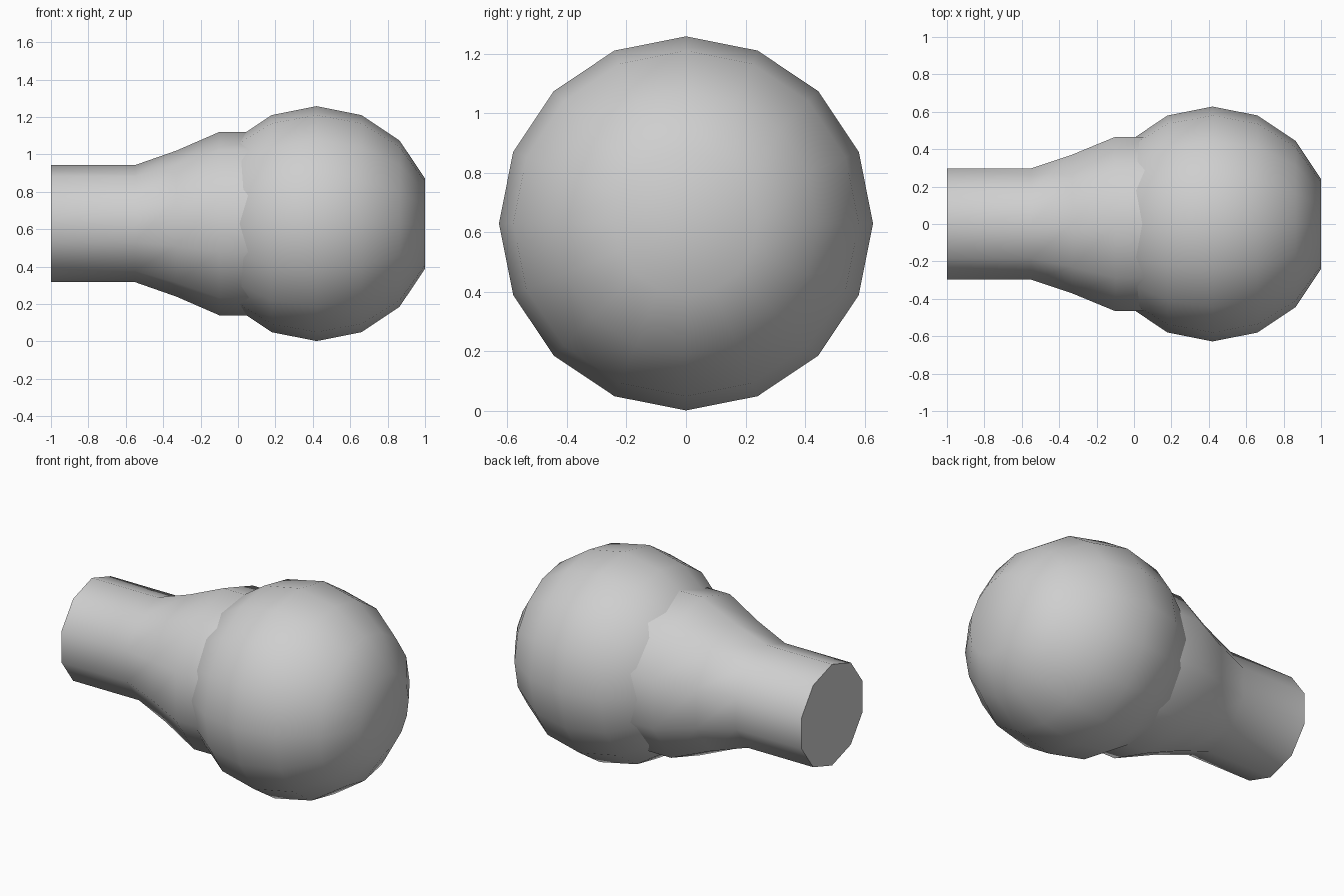
import bpy
import bmesh
from math import sin, cos, pi, radians

cube = bpy.data.objects.get("Cube")
if cube:
    bpy.data.objects.remove(cube, do_unlink=True)

AXIS_Z = 0.63

# Single plain grey
GREY = (0.62, 0.62, 0.62, 1.0)
grey = bpy.data.materials.new("light_grey")
grey.use_nodes = True
grey.diffuse_color = GREY
grey.node_tree.nodes["Principled BSDF"].inputs["Base Color"].default_value = GREY


def turned_part(name, profile, sides):
    """Turn (x, radius) points about the x axis and close both ends."""
    bm = bmesh.new()
    rings = []
    for x, r in profile:
        angles = [2 * pi * i / sides for i in range(sides)]
        rings.append([bm.verts.new((x, r * sin(a), AXIS_Z + r * cos(a))) for a in angles])
    for a, b in zip(rings, rings[1:]):
        for i in range(sides):
            j = (i + 1) % sides
            bm.faces.new((a[i], a[j], b[j], b[i]))
    bm.faces.new(rings[0])
    bm.faces.new(rings[-1])
    bmesh.ops.recalc_face_normals(bm, faces=bm.faces)
    mesh = bpy.data.meshes.new(name)
    bm.to_mesh(mesh)
    bm.free()
    mesh.materials.append(grey)
    obj = bpy.data.objects.new(name, mesh)
    bpy.context.collection.objects.link(obj)
    bpy.ops.object.select_all(action="DESELECT")
    obj.select_set(True)
    bpy.context.view_layer.objects.active = obj
    bpy.ops.object.shade_smooth_by_angle(angle=radians(45))
    return obj


# Round ball with blunt poles
RADIUS, CENTRE_X = 0.628, 0.42
ball = [(CENTRE_X - RADIUS * cos(k * pi / 8), RADIUS * sin(k * pi / 8)) for k in range(1, 8)]
turned_part("ball", ball, 16)

# Stem flaring into the ball
stem = [(-1.0, 0.313), (-0.55, 0.313), (-0.33, 0.39), (-0.1, 0.49), (0.12, 0.49)]
turned_part("stem", stem, 10)
